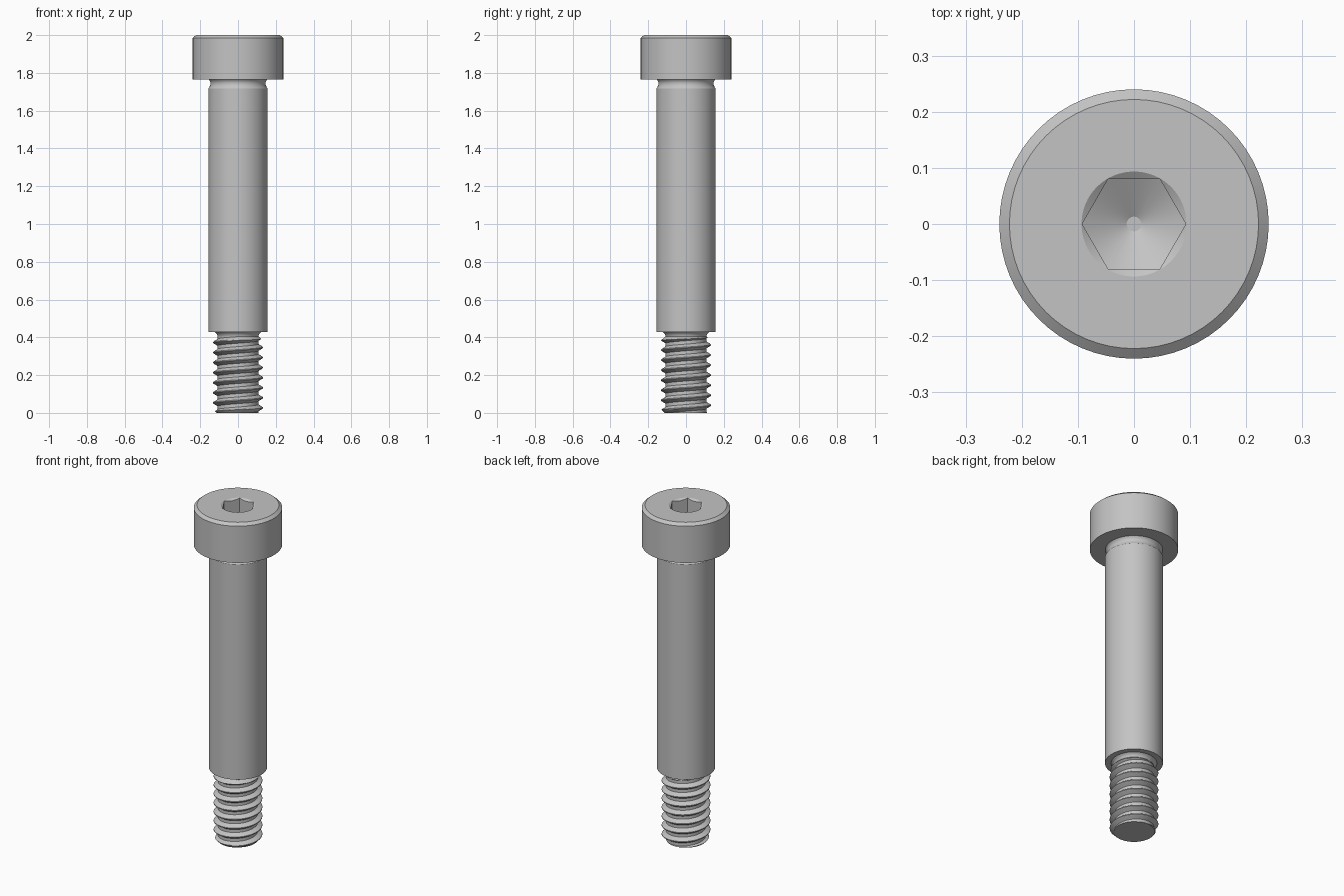
import bpy
import bmesh
from math import cos, sin, tau

if "Cube" in bpy.data.objects:
    bpy.data.objects.remove(bpy.data.objects["Cube"])

steel = bpy.data.materials.new("grey_steel")
steel.use_nodes = True
colour = (0.55, 0.55, 0.55, 1)
steel.diffuse_color = colour
steel.node_tree.nodes["Principled BSDF"].inputs["Base Color"].default_value = colour

SIDES = 64


def finish(bm, name):
    bmesh.ops.recalc_face_normals(bm, faces=bm.faces)
    mesh = bpy.data.meshes.new(name)
    bm.to_mesh(mesh)
    bm.free()
    mesh.materials.append(steel)
    obj = bpy.data.objects.new(name, mesh)
    bpy.context.collection.objects.link(obj)
    return obj


def revolve(name, profile, sides=SIDES):
    """Closed solid from (radius, height) pairs, capped at both ends."""
    bm = bmesh.new()
    rings = [[bm.verts.new((r * cos(tau * k / sides), r * sin(tau * k / sides), z))
              for k in range(sides)] for r, z in profile]
    for low, high in zip(rings, rings[1:]):
        for k in range(sides):
            n = (k + 1) % sides
            bm.faces.new((low[k], low[n], high[n], high[k]))
    bm.faces.new(rings[0][::-1])
    bm.faces.new(rings[-1])
    return finish(bm, name)


def select(obj):
    bpy.ops.object.select_all(action="DESELECT")
    obj.select_set(True)
    bpy.context.view_layer.objects.active = obj


def boolean(obj, tool, operation):
    tool.hide_render = True
    mod = obj.modifiers.new("cut", "BOOLEAN")
    mod.operation = operation
    mod.solver = "EXACT"
    mod.object = tool
    select(obj)
    bpy.ops.object.modifier_apply(modifier=mod.name)
    bpy.data.objects.remove(tool)


# Head with chamfered rim
head = revolve("head", [(0.24, 1.765), (0.24, 1.985), (0.222, 2.0)])

# Hex socket with drilled conical floor and countersunk mouth
socket = revolve("socket_cutter", [(0.0924, 1.8), (0.0924, 2.1)], 6)
drill = revolve("drill_cutter", [(0.013, 1.82), (0.13, 1.8875), (0.13, 2.2)])
boolean(socket, drill, "INTERSECT")
boolean(head, socket, "DIFFERENCE")
mouth = revolve("mouth_cutter", [(0.07, 1.984), (0.0935, 2.0), (0.1229, 2.02)])
boolean(head, mouth, "DIFFERENCE")

# Shoulder with relief groove under the head
shoulder = revolve("shoulder", [
    (0.157, 0.428), (0.157, 1.717), (0.152, 1.724), (0.147, 1.735),
    (0.146, 1.748), (0.15, 1.759), (0.157, 1.766), (0.157, 1.78)])

# Relief neck between shoulder and thread
neck = revolve("thread_neck", [
    (0.107, 0.38), (0.107, 0.402), (0.11, 0.413), (0.116, 0.422),
    (0.126, 0.429), (0.126, 0.44)])

# Helical thread, right handed
PITCH, ROOT, CREST, TOP = 0.0533, 0.108, 0.132, 0.405
TURN_ROWS = 24


def thread_radius(turn, z):
    # Trapezoid tooth, limited by end chamfers
    u = abs((z / PITCH - turn) % 1 - 0.5)
    tooth = min(1, max(0, (0.33 - u) / 0.27))
    r = ROOT + (CREST - ROOT) * tooth
    return max(0.107, min(r, 0.112 + z, ROOT + (TOP - z) * 1.2))


bm = bmesh.new()
rows = int(TOP / PITCH + 2) * TURN_ROWS
columns = []
for k in range(SIDES):
    turn = k / SIDES
    column = []
    for j in range(rows + TURN_ROWS):
        z = min(TOP, max(0, (j / TURN_ROWS - 1 + turn) * PITCH))
        r = thread_radius(turn, z)
        column.append(bm.verts.new((r * cos(tau * turn), r * sin(tau * turn), z)))
    columns.append(column)
for k in range(SIDES):
    a, b = columns[k], columns[(k + 1) % SIDES]
    shift = TURN_ROWS if k == SIDES - 1 else 0
    for j in range(rows - 1):
        bm.faces.new((a[j], b[j + shift], b[j + 1 + shift], a[j + 1]))
bmesh.ops.remove_doubles(bm, verts=bm.verts, dist=0.00005)
bmesh.ops.holes_fill(bm, edges=[e for e in bm.edges if e.is_boundary], sides=0)
thread = finish(bm, "thread")

for part in (head, shoulder, neck, thread):
    select(part)
    bpy.ops.object.shade_smooth_by_angle()
